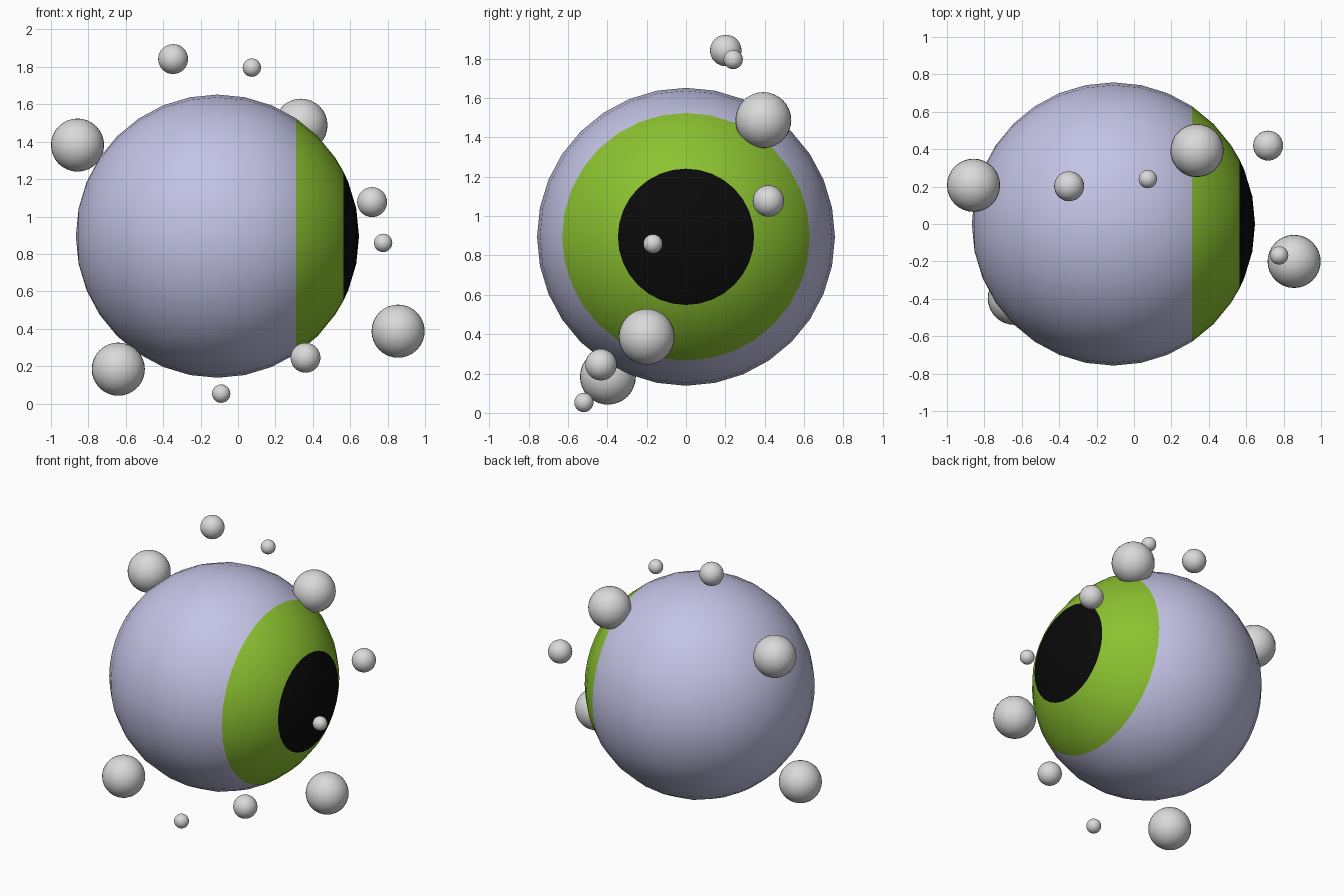
import bpy, bmesh, math
from mathutils import Matrix

if "Cube" in bpy.data.objects:
    bpy.data.objects.remove(bpy.data.objects["Cube"])


def material(name, rgb):
    m = bpy.data.materials.new(name)
    m.diffuse_color = (*rgb, 1)
    m.use_nodes = True
    m.node_tree.nodes["Principled BSDF"].inputs["Base Color"].default_value = m.diffuse_color
    return m


LAVENDER = material("lavender", (0.55, 0.55, 0.79))
GREEN = material("iris green", (0.26, 0.54, 0.03))
BLACK = material("pupil black", (0.003, 0.003, 0.003))
GREY = material("bubble grey", (0.7, 0.7, 0.7))


def finish(bm, name, mats, loc):
    me = bpy.data.meshes.new(name)
    for f in bm.faces:
        f.smooth = True
    bm.to_mesh(me)
    bm.free()
    for m in mats:
        me.materials.append(m)
    ob = bpy.data.objects.new(name, me)
    ob.location = loc
    bpy.context.collection.objects.link(ob)
    return ob


# Eyeball: sphere with its pole along +x, iris and pupil cut in as rings
R = 0.757
IRIS_X, PUPIL_X = 0.417, 0.670
bm = bmesh.new()
bmesh.ops.create_uvsphere(bm, u_segments=32, v_segments=16, radius=R,
                          matrix=Matrix.Rotation(math.pi / 2, 4, 'Y'))
for x in (IRIS_X, PUPIL_X):
    cut = bmesh.ops.bisect_plane(bm, geom=bm.verts[:] + bm.edges[:] + bm.faces[:],
                                 dist=0.008, plane_co=(x, 0, 0), plane_no=(1, 0, 0))
    for v in cut["geom_cut"]:
        if isinstance(v, bmesh.types.BMVert):
            v.co = v.co.normalized() * R
for f in bm.faces:
    x = f.calc_center_median().x
    f.material_index = 2 if x > PUPIL_X else 1 if x > IRIS_X else 0
finish(bm, "eyeball", [LAVENDER, GREEN, BLACK], (-0.11, 0, 0.895))

# Floating bubbles in three sizes, by position
BUBBLES = {
    0.142: [(-0.858, 0.207, 1.382), (0.337, 0.393, 1.488),
            (0.856, -0.2, 0.387), (-0.64, -0.397, 0.184)],
    0.08: [(-0.347, 0.202, 1.842), (0.717, 0.419, 1.077), (0.361, -0.432, 0.245)],
    0.049: [(0.074, 0.24, 1.796), (0.776, -0.168, 0.859), (-0.09, -0.519, 0.053)],
}
for radius, places in BUBBLES.items():
    for i, loc in enumerate(places):
        bm = bmesh.new()
        bmesh.ops.create_uvsphere(bm, u_segments=32, v_segments=16, radius=radius)
        finish(bm, f"bubble_{round(radius * 1000)}_{i + 1}", [GREY], loc)
